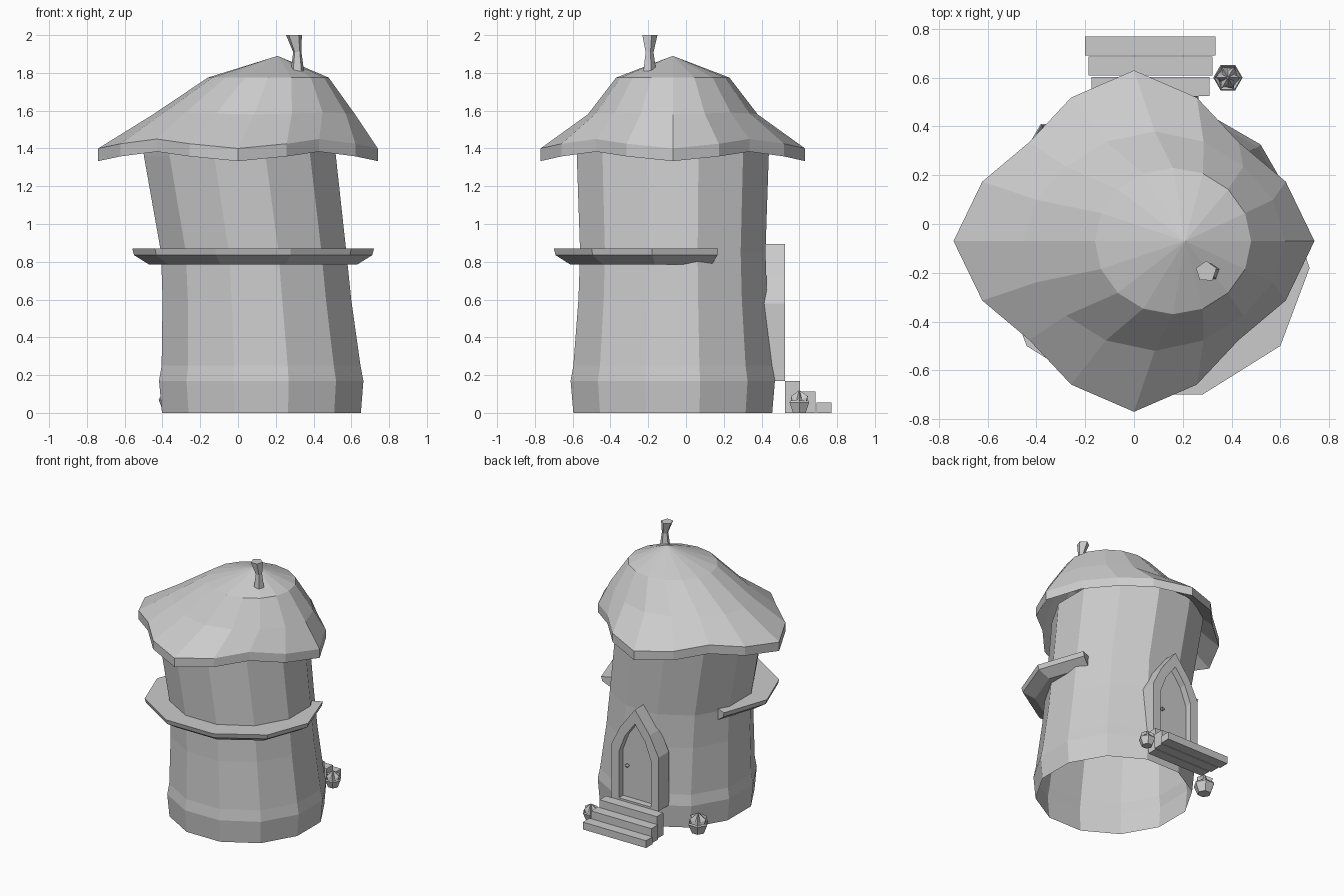
import bpy, bmesh
from math import cos, sin, radians, pi
from mathutils import Vector

cube = bpy.data.objects.get("Cube")
if cube:
    bpy.data.objects.remove(cube, do_unlink=True)

GREY = (0.6, 0.6, 0.6, 1)
stone = bpy.data.materials.new("plain grey")
stone.use_nodes = True
stone.diffuse_color = GREY
stone.node_tree.nodes["Principled BSDF"].inputs["Base Color"].default_value = GREY
CY = -0.07  # tower axis in y


def loft(name, rings, cap_start=False, cap_end=False):
    """Join closed loops of equal length with quads, flat shaded."""
    bm = bmesh.new()
    loops = [[bm.verts.new(p) for p in ring] for ring in rings]
    n = len(loops[0])
    for a, b in zip(loops, loops[1:]):
        for i in range(n):
            j = (i + 1) % n
            bm.faces.new((a[i], a[j], b[j], b[i]))
    if cap_start:
        bm.faces.new(loops[0])
    if cap_end:
        bm.faces.new(loops[-1])
    bmesh.ops.remove_doubles(bm, verts=bm.verts, dist=0.0005)
    bmesh.ops.recalc_face_normals(bm, faces=bm.faces)
    mesh = bpy.data.meshes.new(name)
    bm.to_mesh(mesh)
    bm.free()
    mesh.materials.append(stone)
    obj = bpy.data.objects.new(name, mesh)
    bpy.context.collection.objects.link(obj)
    return obj


def ring(n, cx, cy, z, r, turn=0.0):
    return [(cx + r * cos(turn + 2 * pi * i / n), cy + r * sin(turn + 2 * pi * i / n), z)
            for i in range(n)]


def box(name, x0, x1, y0, y1, z0, z1):
    base = [(x0, y0), (x1, y0), (x1, y1), (x0, y1)]
    return loft(name, [[(x, y, z) for x, y in base] for z in (z0, z1)], True, True)


# Leaning tower wall: height, centre x, radius; open at the bottom
wall = [(0, 0.124, 0.545), (0.17, 0.123, 0.56), (0.25, 0.122, 0.545),
        (0.6, 0.1, 0.517), (0.85, 0.083, 0.508), (1.36, 0.01, 0.526), (1.45, 0, 0.528)]
loft("tower_wall", [ring(12, x, CY, z, r, radians(15)) for z, x, r in wall])


# Wavy thatched roof shell
def roof_ring(cx, rx, ry, z, wave, lift):
    pts = []
    for i in range(16):
        a = 2 * pi * i / 16
        w = 1 - cos(4 * a)
        f = 1 - wave * w
        pts.append((cx + rx * f * cos(a), CY + ry * f * sin(a), z + lift * w))
    return pts


layers = [(0.21, 0, 0, 1.89, 0, 0), (0.16, 0.32, 0.3, 1.775, 0, 0),
          (0.085, 0.535, 0.45, 1.58, 0.02, 0.005), (0, 0.74, 0.7, 1.4, 0.09, 0.025)]
top = [roof_ring(*layer) for layer in layers]
under = [[(x, y, z - 0.067) for x, y, z in r] for r in reversed(top)]
loft("roof", top + under)

# Bent five-sided stem on the roof
loft("roof_stem", [ring(5, x, -0.195, z, r, 0.3) for x, z, r in
                   [(0.314, 1.81, 0.037), (0.314, 1.91, 0.023), (0.296, 2.0, 0.044)]],
     True, True)

# Partial balcony around the front
half = [(0.52, 0.24), (0.64, -0.11), (0.52, -0.43), (0.2, -0.63)]
rim = half + [(-x, y) for x, y in reversed(half)]
sections = []
for x, y in rim:
    p = Vector((x, y))
    inner = p.normalized() * 0.475
    spots = [(p, 0.87), (p * 0.985, 0.835), (p * 0.86, 0.785), (inner, 0.785), (inner, 0.87)]
    sections.append([(0.08 + q.x, CY + q.y, z) for q, z in spots])
loft("balcony", sections, True, True)


# Pointed doorway
def arch(y, w, bottom, spring, mid_w, mid_z, peak):
    side = [(w, bottom), (w, spring), (mid_w, mid_z)]
    pts = side + [(0, peak)] + [(-x, z) for x, z in reversed(side)]
    return [(0.065 + x, y, z) for x, z in pts]


outer = (0.2, 0.17, 0.58, 0.125, 0.73, 0.895)
inner = (0.135, 0.185, 0.54, 0.085, 0.67, 0.785)
loft("door_frame", [arch(0.4, *outer), arch(0.525, *outer), arch(0.525, *inner), arch(0.4, *inner)])
loft("door", [arch(0.4, *inner), arch(0.475, *inner)], True, True)
loft("door_knob", [ring(6, 0.155, 0.49, z, r) for z, r in
                   [(0.415, 0.003), (0.43, 0.018), (0.445, 0.003)]], True, True)

# Steps, lowest last
for i in range(3):
    grow = 0.0125 * i
    y = 0.525 + 0.083 * i
    box(f"step_{i + 1}", -0.175 - grow, 0.31 + grow, y, y + 0.078, 0, 0.17 - 0.057 * i)


# Potted plants beside the steps
def potted_plant(name, cx, cy, s):
    loft(name + "_pot", [ring(6, cx, cy, z * s, r * s) for z, r in
                         [(0, 0.038), (0.055, 0.06), (0.065, 0.055), (0.055, 0.045)]], True, True)
    leaves = []
    for i in range(12):
        a = 2 * pi * i / 12
        tip = i % 2 == 0
        r = (0.052 if tip else 0.028) * s
        leaves.append((cx + r * cos(a), cy + r * sin(a), (0.088 if tip else 0.07) * s))
    loft(name + "_leaves", [ring(12, cx, cy, 0.055 * s, 0.04 * s), leaves,
                            ring(12, cx, cy, 0.118 * s, 0.003 * s)], True, True)


potted_plant("left_plant", 0.385, 0.6, 1.0)
potted_plant("right_plant", -0.345, 0.345, 1.25)
